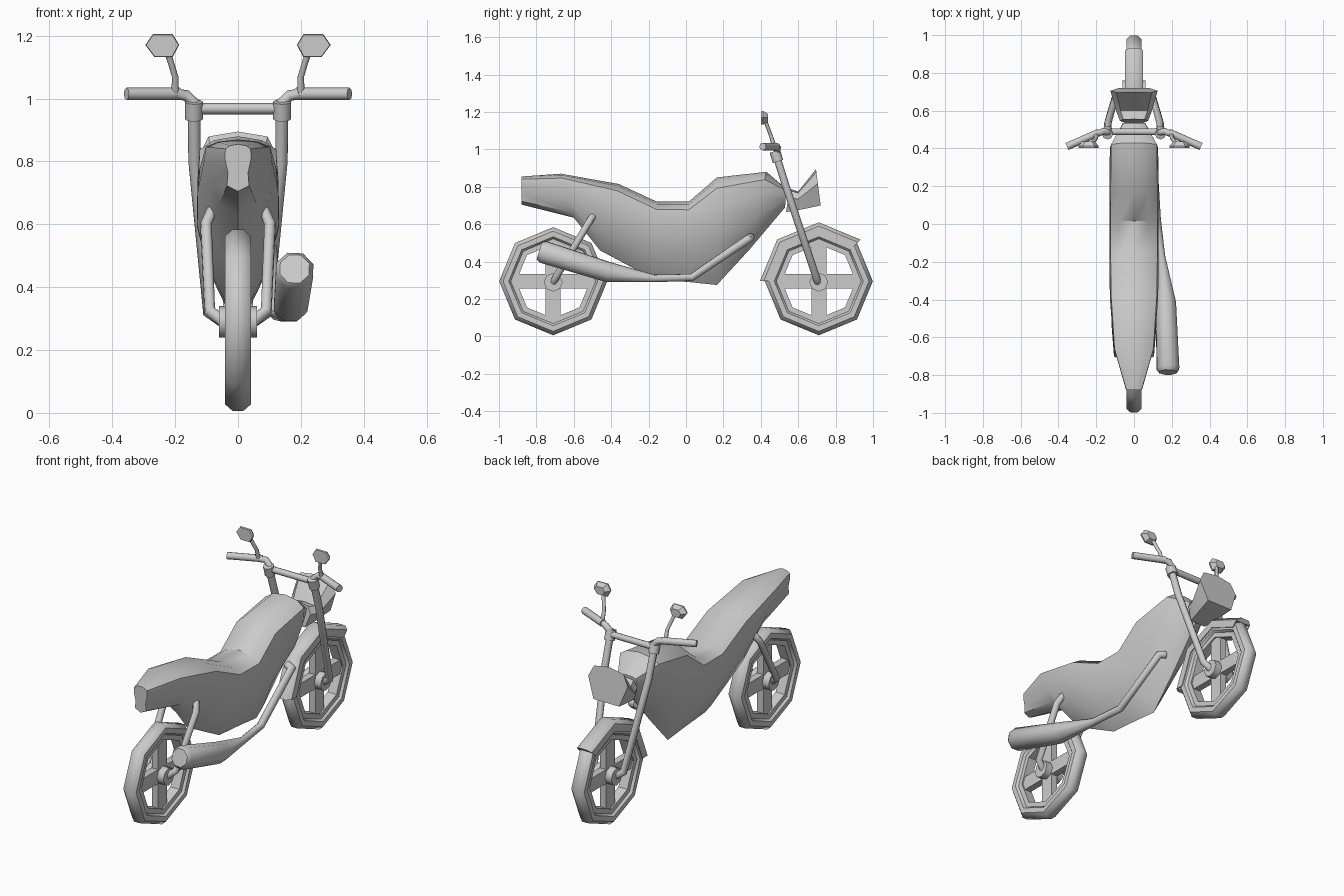
import bpy, bmesh
from math import sin, cos, pi, radians
from mathutils import Vector, Matrix

cube = bpy.data.objects.get("Cube")
if cube:
    bpy.data.objects.remove(cube, do_unlink=True)

grey = bpy.data.materials.new("plain grey")
grey.use_nodes = True
grey.diffuse_color = (0.6, 0.6, 0.6, 1)
grey.node_tree.nodes["Principled BSDF"].inputs["Base Color"].default_value = (0.6, 0.6, 0.6, 1)


def finish(ob, angle=40):
    bpy.ops.object.select_all(action='DESELECT')
    ob.select_set(True)
    bpy.context.view_layer.objects.active = ob
    if ob.type == 'CURVE':
        bpy.ops.object.convert(target='MESH')
        ob = bpy.context.object
    ob.data.materials.clear()
    ob.data.materials.append(grey)
    bpy.ops.object.shade_smooth_by_angle(angle=radians(angle))
    return ob


def from_bmesh(name, bm, angle=40):
    bmesh.ops.recalc_face_normals(bm, faces=bm.faces)
    me = bpy.data.meshes.new(name)
    bm.to_mesh(me)
    bm.free()
    ob = bpy.data.objects.new(name, me)
    bpy.context.collection.objects.link(ob)
    return finish(ob, angle)


def loft(name, rings, angle=40, closed=False):
    """Skin a list of point rings, capped unless closed into a loop."""
    bm = bmesh.new()
    vs = [[bm.verts.new(p) for p in r] for r in rings]
    n = len(vs[0])
    for k in range(len(vs) if closed else len(vs) - 1):
        a, b = vs[k], vs[(k + 1) % len(vs)]
        for i in range(n):
            bm.faces.new((a[i], a[(i + 1) % n], b[(i + 1) % n], b[i]))
    if not closed:
        bm.faces.new(vs[0])
        bm.faces.new(vs[-1])
    return from_bmesh(name, bm, angle)


def tube(name, points, radii):
    """Eight-sided pipe along a path; radii is one value or one per point."""
    if not isinstance(radii, (list, tuple)):
        radii = [radii] * len(points)
    cu = bpy.data.curves.new(name, 'CURVE')
    cu.dimensions = '3D'
    cu.bevel_depth = 1
    cu.bevel_resolution = 2
    cu.use_fill_caps = True
    sp = cu.splines.new('POLY')
    sp.points.add(len(points) - 1)
    for p, co, r in zip(sp.points, points, radii):
        p.co = (*co, 1)
        p.radius = r
    ob = bpy.data.objects.new(name, cu)
    bpy.context.collection.objects.link(ob)
    return finish(ob, 50)


def box(name, centre, size):
    bm = bmesh.new()
    bmesh.ops.create_cube(bm, size=1, matrix=Matrix.Translation(centre) @ Matrix.Diagonal((*size, 1)))
    return from_bmesh(name, bm)


def wheel_ring(y, angle, section):
    """Place (x, radius) section points at an angle around a wheel axle."""
    return [(x, y + r * cos(angle), 0.295 + r * sin(angle)) for x, r in section]


# Body: slanted sections, top y z, bottom y z, upper and lower half width
sections = [
    (-.88, .855, -.88, .705, .042, .035),
    (-.67, .87, -.60, .635, .108, .06),
    (-.36, .815, -.46, .46, .128, .045),
    (-.155, .72, -.17, .305, .13, .04),
    (.015, .72, .02, .29, .13, .04),
    (.165, .85, .165, .275, .13, .03),
    (.43, .88, .34, .465, .128, .03),
    (.535, .79, .53, .69, .06, .03),
]
outline = [(.97, .6), (.9, .95), (.7, 1), (.4, .76), (.12, .3)]
rings = []
for yt, zt, yb, zb, w, wb in sections:
    half = [(w * f if t > .2 else max(w * f, wb), t) for t, f in outline]
    loop = [(0, 1)] + half + [(0, 0)] + [(-x, t) for x, t in reversed(half)]
    rings.append([(x, yb + (yt - yb) * t, zb + (zt - zb) * t) for x, t in loop])
loft("body", rings)

# Headlight cowl, flaring towards the front
cowl = []
for y, slant, z0, z1, w in [(.535, .02, .665, .79, .075), (.60, 0, .675, .775, .095),
                            (.72, -.025, .70, .895, .125)]:
    h = z1 - z0
    half = [(w * .75, z1 - h * .08), (w, z0 + h * .6), (w * .65, z0)]
    loop = [(0, z1)] + half + [(-x, z) for x, z in reversed(half)]
    cowl.append([(x, y + slant * (z - z0) / h, z) for x, z in loop])
loft("headlight_cowl", cowl, 30)

# Wheels: octagonal tyre, rim, crossed spokes and hub
tyre = [(.042 * cos(a), .253 + .039 * sin(a)) for a in [pi / 8 + k * pi / 4 for k in range(8)]]
tyre = [(x * 1.05, r) for x, r in tyre] 
rim = [(-.028, .235), (.028, .235), (.028, .198), (-.028, .198)]
for side, y in (("rear", -.71), ("front", .71)):
    for part, sec in (("tyre", tyre), ("rim", rim)):
        loft(side + "_" + part, [wheel_ring(y, k * pi / 4, sec) for k in range(8)], 40, True)
    box(side + "_spoke_upright", (0, y, .295), (.04, .08, .42))
    box(side + "_spoke_level", (0, y, .295), (.04, .42, .08))
    tube(side + "_hub", [(-.06, y, .29), (.06, y, .29)], .05)

# Front mudguard hugging the upper tyre
guard = [(-.048, .25), (-.048, .295), (-.025, .315), (.025, .315), (.048, .295), (.048, .25),
         (.043, .25), (.043, .29), (-.043, .29), (-.043, .25)]
loft("front_mudguard", [wheel_ring(.71, k * pi / 4, guard) for k in (4, 3, 2, 1)])

# Paired parts
for side, s in (("left", 1), ("right", -1)):
    def pair(name, pts, r):
        tube(side + "_" + name, [(s * x, y, z) for x, y, z in pts], r)

    pair("fork", [(.14, .482, .97), (.138, .535, .80), (.093, .695, .32), (.04, .705, .285)], .02)
    pair("fork_clamp", [(.14, .475, .99), (.14, .492, .935)], .029)
    pair("rear_strut", [(.06, -.495, .65), (.085, -.50, .64), (.102, -.525, .60),
                        (.09, -.69, .325), (.04, -.71, .285)], .019)
    pair("handlebar", [(.13, .485, .975), (.165, .49, 1.01), (.20, .475, 1.015)], .018)
    pair("grip", [(.185, .485, 1.015), (.355, .41, 1.015)], .02)
    pair("mirror_stem", [(.20, .47, 1.02), (.20, .455, 1.07), (.212, .44, 1.11), (.225, .425, 1.15)],
         [.012, .01, .01, .01])
    # Six-sided mirror, thicker at the back
    mirror = [(-.054, .004), (-.033, .038), (.03, .038), (.054, .004), (.025, -.035), (-.033, -.035)]
    loft(side + "_mirror", [[(s * (.241 + x * f), y, 1.167 + z * f) for x, z in mirror]
                            for y, f in ((.402, .95), (.412, 1), (.438, .6))], 25)

# Twin bars joining the fork tops
tube("fork_bridge", [(-.14, .488, .968), (.14, .488, .968)], .018)

# Exhaust pipe swelling into the silencer
tube("exhaust", [(.07, .345, .53), (.105, .335, .522), (.122, .03, .315), (.145, -.17, .31),
                 (.168, -.42, .345), (.18, -.765, .452), (.18, -.785, .458)],
     [.022, .023, .021, .021, .058, .064, .05])
